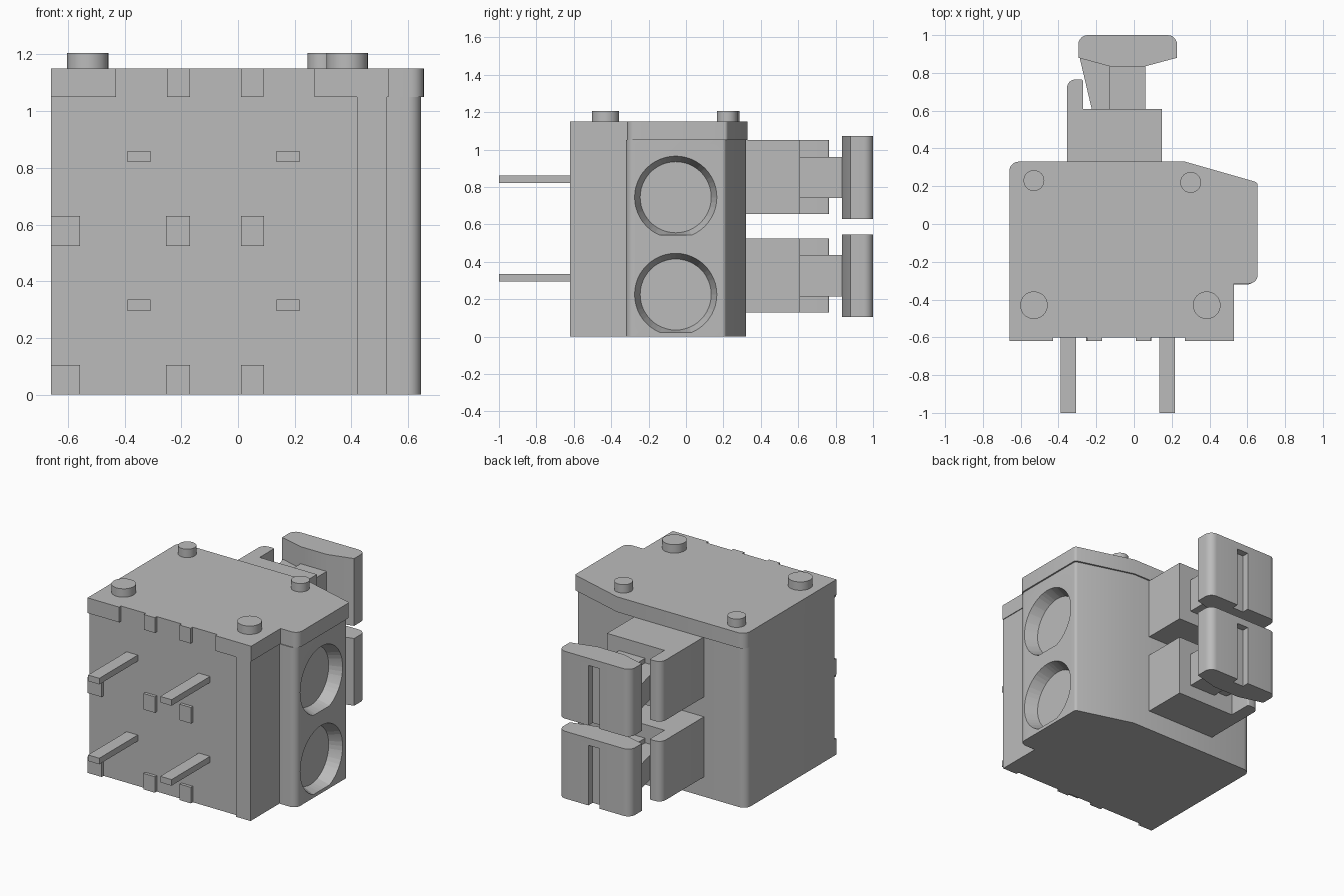
import bpy, bmesh, math
from mathutils import Vector

cube = bpy.data.objects.get("Cube")
if cube:
    bpy.data.objects.remove(cube, do_unlink=True)

grey = bpy.data.materials.new("plain grey")
grey.use_nodes = True
grey.diffuse_color = (0.5, 0.5, 0.5, 1)
grey.node_tree.nodes["Principled BSDF"].inputs["Base Color"].default_value = (0.5, 0.5, 0.5, 1)


def finish(name, bm):
    bmesh.ops.recalc_face_normals(bm, faces=bm.faces)
    mesh = bpy.data.meshes.new(name)
    bm.to_mesh(mesh)
    bm.free()
    mesh.materials.append(grey)
    obj = bpy.data.objects.new(name, mesh)
    bpy.context.collection.objects.link(obj)
    return obj


def smooth(obj):
    bpy.ops.object.select_all(action='DESELECT')
    obj.select_set(True)
    bpy.context.view_layer.objects.active = obj
    bpy.ops.object.shade_smooth_by_angle(angle=math.radians(30))


def rounded(outline, steps=6):
    """Outline of (x, y) or (x, y, radius) corners, with the radii filled in."""
    pts = []
    for i, corner in enumerate(outline):
        p = Vector(corner[:2])
        if len(corner) == 2:
            pts.append(p)
            continue
        r = corner[2]
        a = (Vector(outline[i - 1][:2]) - p).normalized()
        b = (Vector(outline[(i + 1) % len(outline)][:2]) - p).normalized()
        half = a.angle(b) / 2
        centre = p + (a + b).normalized() * (r / math.sin(half))
        start = p + a * (r / math.tan(half)) - centre
        end = p + b * (r / math.tan(half)) - centre
        sweep = start.angle_signed(end)
        for k in range(steps + 1):
            t = -sweep * k / steps
            c, s = math.cos(t), math.sin(t)
            pts.append(centre + Vector((start.x * c - start.y * s, start.x * s + start.y * c)))
    return pts


def bridge(name, loops):
    """Closed solid through a stack of equal loops."""
    bm = bmesh.new()
    rings = [[bm.verts.new(p) for p in loop] for loop in loops]
    n = len(rings[0])
    for low, high in zip(rings, rings[1:]):
        for i in range(n):
            j = (i + 1) % n
            bm.faces.new((low[i], low[j], high[j], high[i]))
    bm.faces.new(rings[0][::-1])
    bm.faces.new(rings[-1])
    return finish(name, bm)


def prism(name, outline, z0, z1):
    pts = rounded(outline)
    obj = bridge(name, [[(p.x, p.y, z) for p in pts] for z in (z0, z1)])
    smooth(obj)
    return obj


def box(name, x0, x1, y0, y1, z0, z1):
    return prism(name, [(x0, y0), (x1, y0), (x1, y1), (x0, y1)], z0, z1)


def cut(obj, cutter):
    cutter.hide_render = True
    mod = obj.modifiers.new("cut", 'BOOLEAN')
    mod.object = cutter
    mod.solver = 'EXACT'
    bpy.context.view_layer.objects.active = obj
    bpy.ops.object.modifier_apply(modifier=mod.name)
    bpy.data.objects.remove(cutter, do_unlink=True)
    smooth(obj)


def port_cutter(z):
    """Tapered round recess with a flat at the bottom of its rim."""
    def ring(x, r):
        pts = []
        for i in range(48):
            t = 2 * math.pi * i / 48
            pts.append((x, -0.055 + r * math.cos(t), z + max(r * math.sin(t), -0.203)))
        return pts
    return bridge("port_cutter", [ring(0.565, 0.19), ring(0.645, 0.22), ring(0.75, 0.22)])


# Housing with two round ports on its side
housing = prism("housing", [
    (-0.66, -0.6), (0.42, -0.6), (0.42, -0.62), (0.525, -0.62), (0.525, -0.32),
    (0.645, -0.32, 0.045), (0.645, 0.21, 0.02), (0.27, 0.32), (-0.66, 0.32, 0.05)], 0, 1.05)
for z in (0.225, 0.745):
    cut(housing, port_cutter(z))

# Lid with a notched front edge
front = [(-0.66, -0.62)]
for x0, x1 in ((-0.43, -0.25), (-0.17, 0.01), (0.09, 0.27)):
    front += [(x0, -0.62), (x0, -0.6), (x1, -0.6), (x1, -0.62)]
prism("lid", front + [
    (0.53, -0.62), (0.53, -0.315), (0.655, -0.315, 0.045), (0.655, 0.22, 0.02),
    (0.27, 0.33), (-0.66, 0.33, 0.05)], 1.05, 1.15)

# Round studs on the lid
for x, y, r in ((-0.53, 0.23, 0.055), (0.3, 0.22, 0.055), (-0.53, -0.43, 0.073), (0.385, -0.43, 0.073)):
    ring = [(x + r * math.cos(k * math.pi / 16), y + r * math.sin(k * math.pi / 16)) for k in range(32)]
    prism("lid_stud", ring, 1.14, 1.205)

# Two identical tiers: contact pins, spacer feet, and a push lever at the back
for tier, dz in (("lower", 0), ("upper", 0.525)):
    for x in (-0.39, 0.135):
        box(tier + "_pin", x, x + 0.082, -1, -0.58, 0.295 + dz, 0.335 + dz)
    for x0, x1 in ((-0.66, -0.557), (-0.253, -0.17), (0.01, 0.092)):
        box(tier + "_foot", x0, x1, -0.62, -0.59, dz, dz + 0.105)

    # Lever holder with one side arm
    prism(tier + "_holder", [
        (-0.355, 0.3), (0.147, 0.3), (0.147, 0.61), (-0.27, 0.61),
        (-0.27, 0.765, 0.01), (-0.355, 0.765, 0.045)], 0.13 + dz, 0.525 + dz)
    box(tier + "_stem", -0.13, 0.06, 0.6, 0.85, 0.215 + dz, 0.435 + dz)
    prism(tier + "_stem_wing", [
        (-0.222, 0.6), (-0.12, 0.6), (-0.12, 0.85), (-0.29, 0.89)], 0.245 + dz, 0.405 + dz)

    # Push cap with a vertical finger groove
    cap = prism(tier + "_cap", [
        (-0.295, 0.88), (-0.13, 0.835), (0.06, 0.835), (0.228, 0.88),
        (0.228, 1, 0.05), (-0.295, 1, 0.05)], 0.105 + dz, 0.547 + dz)
    cut(cap, box("groove_cutter", -0.07, 0.01, 0.955, 1.1, 0.05 + dz, 0.5 + dz))
